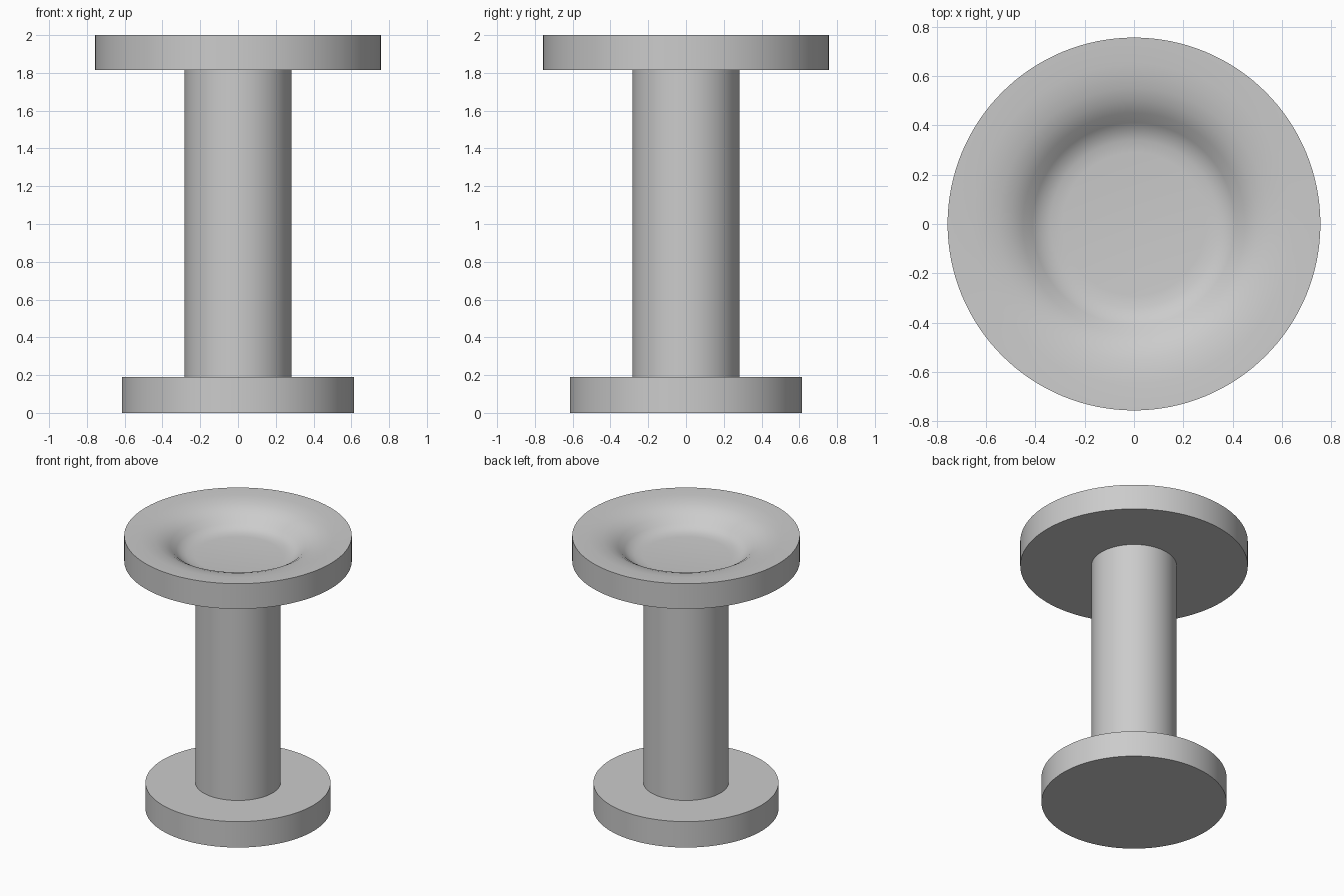
import bpy, bmesh, math

cube = bpy.data.objects.get("Cube")
if cube:
    bpy.data.objects.remove(cube, do_unlink=True)

SEGMENTS = 128

grey = bpy.data.materials.new("plain grey")
grey.use_nodes = True
colour = (0.6, 0.6, 0.6, 1)
grey.diffuse_color = colour
grey.node_tree.nodes["Principled BSDF"].inputs["Base Color"].default_value = colour


def lathe(name, profile):
    """Spin a (radius, height) profile about z; ends on the axis close it."""
    bm = bmesh.new()
    verts = [bm.verts.new((r, 0, z)) for r, z in profile]
    edges = [bm.edges.new(pair) for pair in zip(verts, verts[1:])]
    bmesh.ops.spin(bm, geom=verts + edges, cent=(0, 0, 0), axis=(0, 0, 1),
                   angle=math.tau, steps=SEGMENTS, use_merge=True)
    bmesh.ops.remove_doubles(bm, verts=bm.verts, dist=0.0001)
    bmesh.ops.recalc_face_normals(bm, faces=bm.faces)
    mesh = bpy.data.meshes.new(name)
    bm.to_mesh(mesh)
    bm.free()
    mesh.materials.append(grey)
    obj = bpy.data.objects.new(name, mesh)
    bpy.context.collection.objects.link(obj)
    bpy.ops.object.select_all(action="DESELECT")
    obj.select_set(True)
    bpy.context.view_layer.objects.active = obj
    bpy.ops.object.shade_smooth_by_angle(angle=math.radians(30))
    return obj


def disc(name, radius, bottom, top):
    return lathe(name, [(0, bottom), (radius, bottom), (radius, top), (0, top)])


# Round foot and upright column
disc("base", 0.615, 0, 0.19)
disc("column", 0.283, 0.19, 1.815)

# Top plate with a soft-lipped dish sunk into it
dish = [(0.756, 2.0), (0.65, 1.997), (0.6, 1.991), (0.55, 1.981), (0.5, 1.964),
        (0.45, 1.934), (0.41, 1.897), (0.38, 1.875), (0.34, 1.861),
        (0.29, 1.856), (0, 1.855)]
lathe("dished_top", [(0, 1.815), (0.756, 1.815)] + dish)
